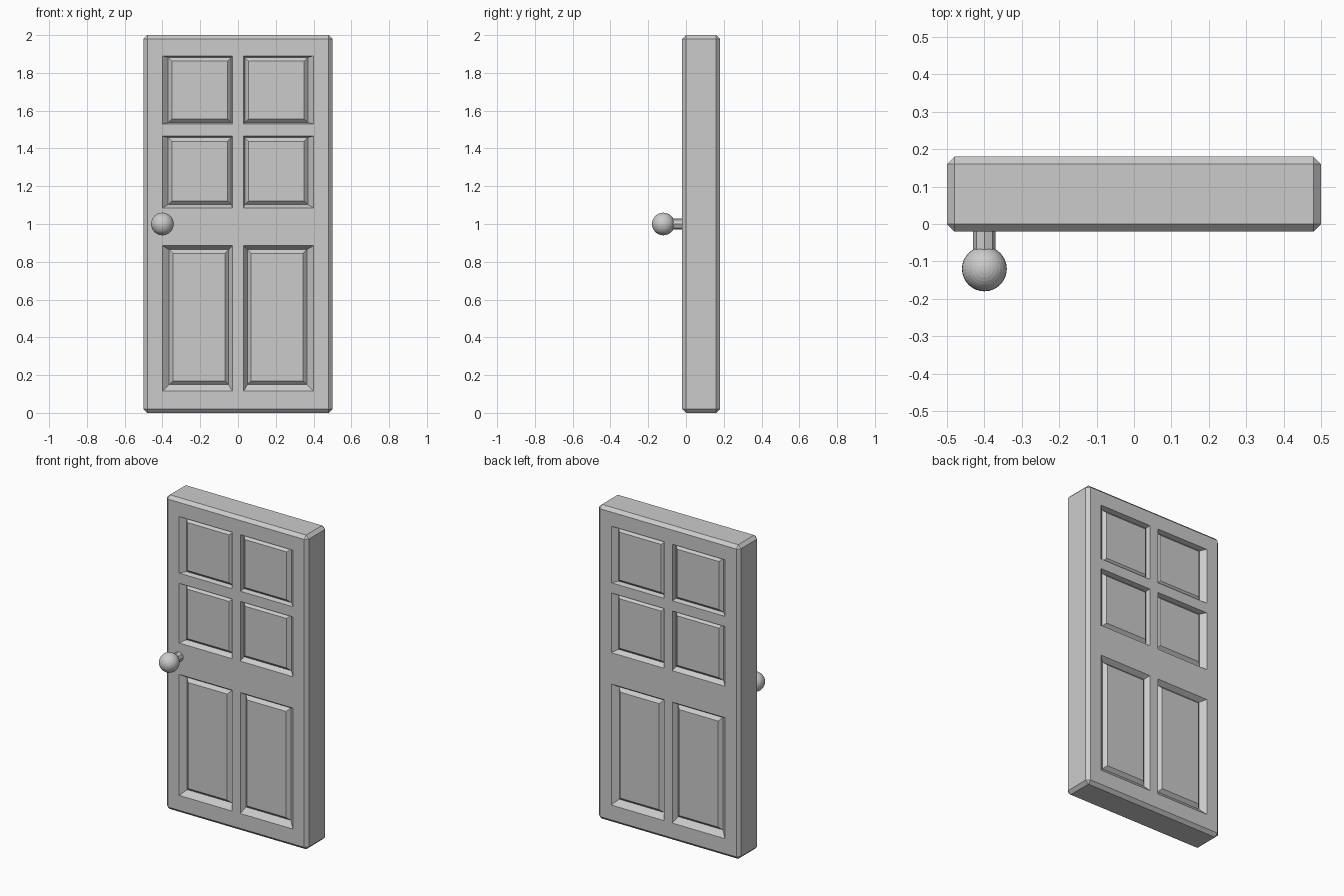
import bpy, bmesh
from math import radians

if "Cube" in bpy.data.objects:
    bpy.data.objects.remove(bpy.data.objects["Cube"])

HALF = 0.10      # half thickness of the slab
MID_Y = 0.08     # slab centre line
BEVEL = 0.02

XS = [0, 0.03, 0.40, 0.50]
ZS = [0, 0.115, 0.885, 1.085, 1.465, 1.53, 1.89, 2.0]
# row index -> base rectangle of the raised field (x0, x1, z0, z1)
PANELS = {1: (0.05, 0.365, 0.15, 0.865),
          3: (0.036, 0.37, 1.103, 1.458),
          5: (0.036, 0.37, 1.537, 1.882)}

bm = bmesh.new()


def rect(x0, x1, z0, z1, depth):
    y = -HALF + depth
    return [bm.verts.new(p) for p in
            ((x0, y, z0), (x1, y, z0), (x1, y, z1), (x0, y, z1))]


def ring(a, b):
    for i in range(4):
        j = (i + 1) % 4
        bm.faces.new((a[i], a[j], b[j], b[i]))


# one quarter of the door: grid of rails and stiles with raised panels in the cells
for i in range(3):
    for k in range(7):
        outer = rect(XS[i], XS[i + 1], ZS[k], ZS[k + 1], 0)
        if i == 1 and k in PANELS:
            x0, x1, z0, z1 = PANELS[k]
            base = rect(x0, x1, z0, z1, 0.03)
            field = rect(x0 + BEVEL, x1 - BEVEL, z0 + BEVEL, z1 - BEVEL, 0.01)
            ring(outer, base)
            ring(base, field)
            bm.faces.new(field)
        else:
            bm.faces.new(outer)
bmesh.ops.remove_doubles(bm, verts=bm.verts, dist=1e-5)

# edge walls back to the middle plane, then chamfer the outline
rim = [e for e in bm.edges if e.is_boundary and max(v.co.x for v in e.verts) > 1e-4]
new = bmesh.ops.extrude_edge_only(bm, edges=rim)["geom"]
for v in new:
    if isinstance(v, bmesh.types.BMVert):
        v.co.y = 0
bmesh.ops.recalc_face_normals(bm, faces=bm.faces)
chamfer = [e for e in bm.edges if len(e.link_faces) == 2
           and e.calc_face_angle() > radians(80)
           and all(v.co.x > 0.499 or v.co.z < 1e-4 or v.co.z > 1.999 for v in e.verts)]
bmesh.ops.bevel(bm, geom=chamfer, offset=BEVEL, segments=1, affect='EDGES',
                profile=0.5, clamp_overlap=False)
bmesh.ops.recalc_face_normals(bm, faces=bm.faces)
if next(f for f in bm.faces if abs(f.normal.y) > 0.99).normal.y > 0:
    bmesh.ops.reverse_faces(bm, faces=bm.faces)

mesh = bpy.data.meshes.new("door_slab")
bm.to_mesh(mesh)
bm.free()
door = bpy.data.objects.new("door_slab", mesh)
bpy.context.collection.objects.link(door)
door.location.y = MID_Y
mirror = door.modifiers.new("mirror", 'MIRROR')
mirror.use_axis = (True, True, False)

# knob and its neck
bpy.ops.mesh.primitive_uv_sphere_add(segments=32, ring_count=16, radius=0.06,
                                     location=(-0.4, -0.12, 1.0))
bpy.context.object.name = "door_knob"
bpy.ops.mesh.primitive_cylinder_add(vertices=8, radius=0.03, depth=0.10,
                                    location=(-0.4, -0.05, 1.0),
                                    rotation=(radians(90), 0, 0))
bpy.context.object.name = "knob_neck"
